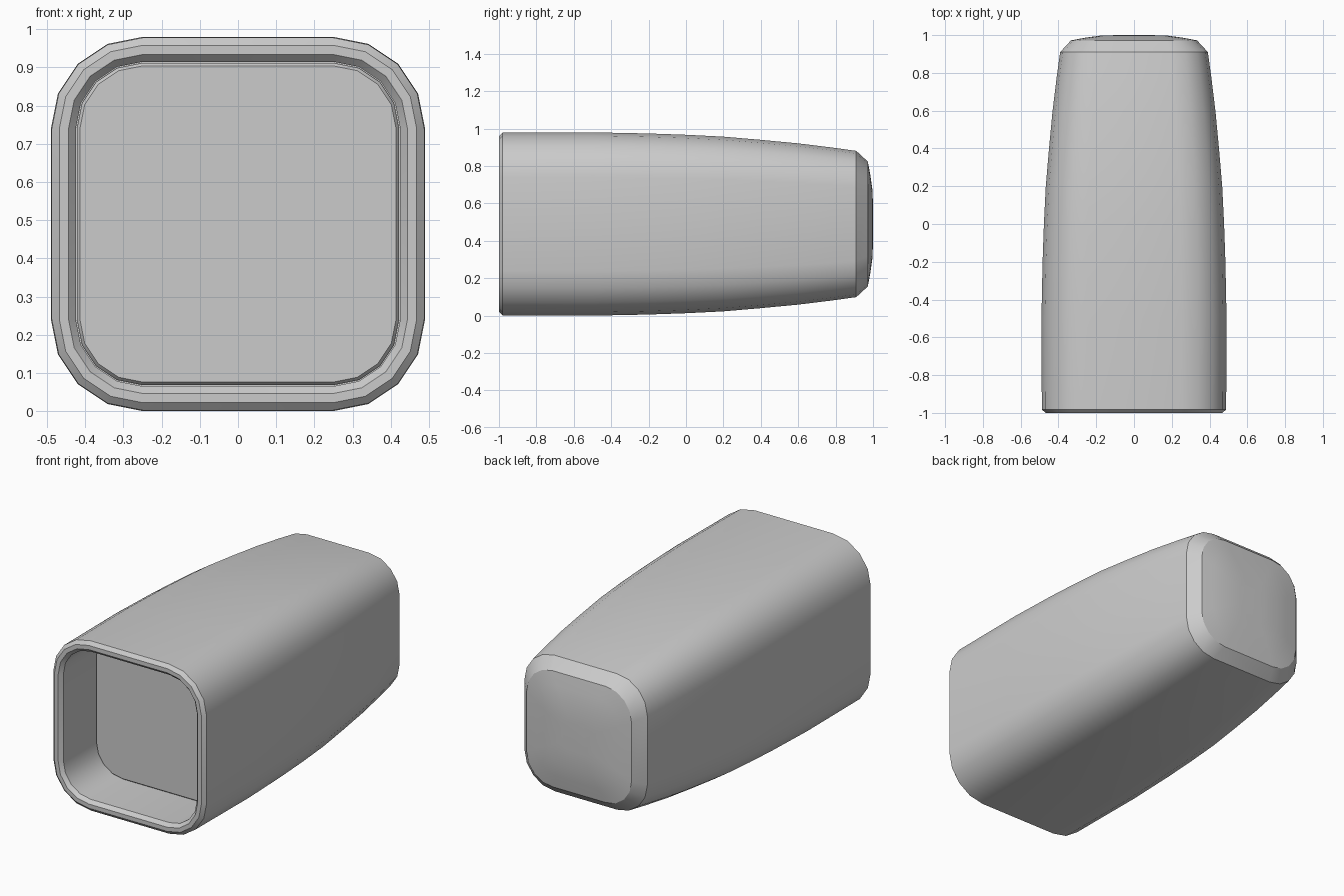
import bpy
import bmesh
import math

if "Cube" in bpy.data.objects:
    bpy.data.objects.remove(bpy.data.objects["Cube"], do_unlink=True)

CENTRE_Z = 0.49
CORNER_STEPS = 4

grey = bpy.data.materials.new("light_grey")
grey.use_nodes = True
colour = (0.6, 0.6, 0.6, 1.0)
grey.diffuse_color = colour
grey.node_tree.nodes["Principled BSDF"].inputs["Base Color"].default_value = colour


def rounded_square(half, flat):
    """Outline with straight sides of 2 * flat and rounded corners."""
    points = []
    for quarter in range(4):
        sx = 1 if quarter in (0, 3) else -1
        sz = 1 if quarter in (0, 1) else -1
        for step in range(CORNER_STEPS + 1):
            a = math.pi / 2 * (quarter + step / CORNER_STEPS)
            r = half - flat
            points.append((sx * flat + r * math.cos(a), sz * flat + r * math.sin(a)))
    return points


def loft(name, sections):
    """Skin rounded squares given as (y, half width, half flat) and cap both ends."""
    bm = bmesh.new()
    rings = [[bm.verts.new((x, y, CENTRE_Z + z)) for x, z in rounded_square(half, flat)]
             for y, half, flat in sections]
    for a, b in zip(rings, rings[1:]):
        for i in range(len(a)):
            j = (i + 1) % len(a)
            bm.faces.new((a[i], a[j], b[j], b[i]))
    bm.faces.new(rings[0])
    bm.faces.new(rings[-1])
    bmesh.ops.recalc_face_normals(bm, faces=bm.faces)
    mesh = bpy.data.meshes.new(name)
    bm.to_mesh(mesh)
    bm.free()
    mesh.materials.append(grey)
    obj = bpy.data.objects.new(name, mesh)
    bpy.context.collection.objects.link(obj)
    bpy.ops.object.select_all(action="DESELECT")
    obj.select_set(True)
    bpy.context.view_layer.objects.active = obj
    bpy.ops.object.shade_smooth_by_angle(angle=math.radians(28))
    return obj


# Recess wall and bevelled front rim, with constant straight sides
front = [(-0.67, 0.425, 0.25), (-0.98, 0.425, 0.25), (-1.0, 0.444, 0.25),
         (-1.0, 0.468, 0.25), (-0.982, 0.488, 0.25)]

# Tapering body, chamfered rear edge and shallow rear dome, scaled as they narrow
profile = [(-0.5, 0.49), (-0.2, 0.484), (0.0, 0.477), (0.2, 0.467), (0.4, 0.45),
           (0.6, 0.431), (0.78, 0.409), (0.91, 0.391), (0.972, 0.334),
           (0.986, 0.26), (0.997, 0.18), (1.0, 0.09)]
loft("housing", front + [(y, h, h * 0.51) for y, h in profile])

# Bevelled panel at the bottom of the recess
loft("recessed_panel", [(-0.66, 0.422, 0.25), (-0.685, 0.422, 0.25),
                        (-0.695, 0.414, 0.25)])
